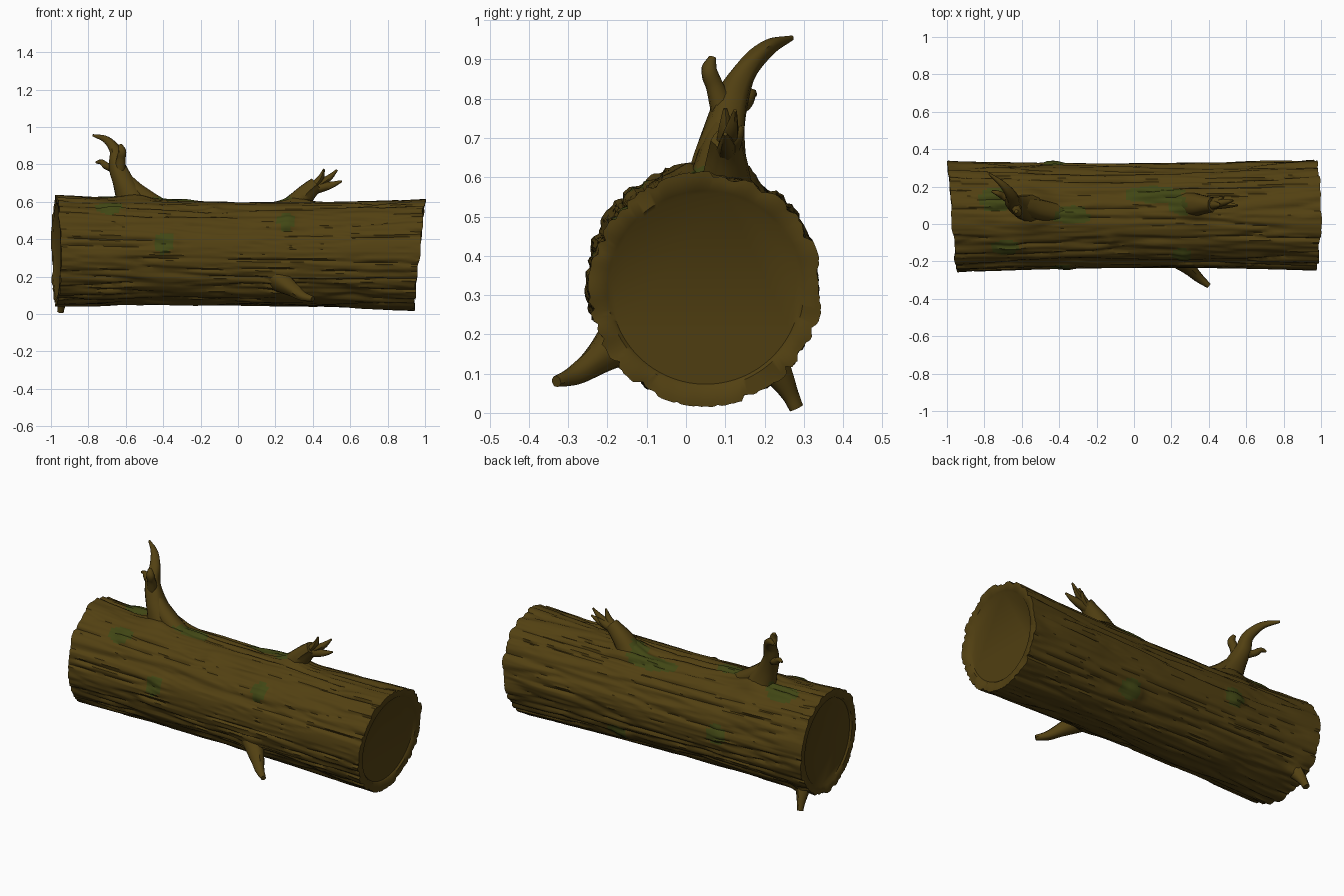
import bpy, bmesh, math
from mathutils import Vector, noise

if "Cube" in bpy.data.objects:
    bpy.data.objects.remove(bpy.data.objects["Cube"], do_unlink=True)


def material(name, colour):
    m = bpy.data.materials.new(name)
    m.use_nodes = True
    m.diffuse_color = colour
    m.node_tree.nodes["Principled BSDF"].inputs["Base Color"].default_value = colour
    return m


BARK = material("brown bark", (0.085, 0.052, 0.006, 1))
MOSS = material("green moss", (0.052, 0.062, 0.007, 1))

# Moss patches: centre, and half-size along x and across the bark
PATCHES = [((-0.74, 0.13, 0.60), 0.10, 0.07), ((-0.69, -0.12, 0.56), 0.08, 0.05),
           ((-0.35, 0.05, 0.58), 0.15, 0.05), ((0.12, 0.16, 0.57), 0.18, 0.05),
           ((0.28, 0.10, 0.58), 0.10, 0.06), ((0.26, -0.15, 0.49), 0.05, 0.06),
           ((-0.39, -0.21, 0.38), 0.06, 0.06), ((-0.42, 0.31, 0.34), 0.06, 0.06),
           ((0.25, 0.26, 0.17), 0.07, 0.06)]
# Swellings of the trunk under branches and knots: centre, size, height
SWELLS = [((-0.56, 0.09, 0.58), 0.10, 0.05), ((0.30, 0.10, 0.57), 0.08, 0.03),
          ((0.22, -0.15, 0.18), 0.07, 0.025), ((-0.15, -0.08, 0.55), 0.03, 0.015),
          ((-0.93, 0.24, 0.13), 0.05, 0.02)]


def moss_amount(p):
    """Positive inside a moss patch, one at its middle."""
    best = -1
    for c, a, b in PATCHES:
        d = p - Vector(c)
        best = max(best, 1 - math.hypot(d.x / a, math.hypot(d.y, d.z) / b))
    return best + 0.2 * noise.noise(p * 14)


def finish(bm, name):
    bmesh.ops.recalc_face_normals(bm, faces=bm.faces)
    for f in bm.faces:
        f.material_index = int(moss_amount(f.calc_center_median()) > 0)
    mesh = bpy.data.meshes.new(name)
    bm.to_mesh(mesh)
    bm.free()
    mesh.materials.append(BARK)
    mesh.materials.append(MOSS)
    ob = bpy.data.objects.new(name, mesh)
    bpy.context.collection.objects.link(ob)
    bpy.ops.object.select_all(action="DESELECT")
    ob.select_set(True)
    bpy.context.view_layer.objects.active = ob
    bpy.ops.object.shade_smooth_by_angle(angle=math.radians(50))
    return ob


def loft(rings, name):
    """Skin a list of point rings and close both ends."""
    bm = bmesh.new()
    loops = [[bm.verts.new(p) for p in ring] for ring in rings]
    n = len(loops[0])
    for a, b in zip(loops, loops[1:]):
        for i in range(n):
            j = (i + 1) % n
            bm.faces.new((a[i], a[j], b[j], b[i]))
    bm.faces.new(loops[0])
    bm.faces.new(loops[-1])
    return finish(bm, name)


# Trunk with long bark ridges
def trunk_point(u, angle, flat=None, inset=0.0):
    x = 2 * u - 1
    mid = Vector((x, 0.045 + 0.005 * x, 0.319 - 0.012 * x + 0.008 * x * x))
    out = Vector((0, math.cos(angle), math.sin(angle)))
    r = 0.268 + 0.02 * x * x
    p = mid + out * r
    ridge = noise.noise(Vector((x * 1.1, out.y * 4.5, out.z * 4.5)))
    fine = noise.noise(Vector((x * 2.2 + 9, out.y * 10, out.z * 10)))
    if flat is None or flat > 0.9:
        r += 0.012 - 0.030 * max(0, 0.45 - abs(ridge) * 2.2) - 0.014 * max(0, 0.4 - abs(fine) * 2)
        r += 0.02 * max(0, min(0.6, moss_amount(p)))
        for c, size, height in SWELLS:
            r += height * math.exp(-((p - Vector(c)).length / size) ** 2)
    r *= flat or 1
    p = mid + out * r
    # Slanted, slightly ragged ends
    ragged = 0.012 * ridge if flat is None or flat > 0.9 else 0
    right = 0.968 + 0.1 * (p.z - 0.31) + ragged - inset
    left = -0.972 - 0.08 * (p.y - 0.04) + ragged + inset
    p.x = left + (right - left) * u
    return p


SIDES, STEPS = 180, 80
sections = [(0, 0.84, 0.012), (0, 0.87, 0.002), (0, 0.96, 0)]
sections += [(i / STEPS, None, 0) for i in range(STEPS + 1)]
sections += [(1, 0.96, 0), (1, 0.87, 0.002), (1, 0.84, 0.012)]
loft([[trunk_point(u, math.tau * i / SIDES, flat, inset) for i in range(SIDES)]
      for u, flat, inset in sections], "trunk")


# Branches: smooth tapered tubes through (x, y, z, radius) points
def branch(name, points, sides=14, steps=6):
    pts = [Vector(p) for p in points]
    pts = [2 * pts[0] - pts[1]] + pts + [2 * pts[-1] - pts[-2]]
    line = []
    for a, b, c, d in zip(pts, pts[1:], pts[2:], pts[3:]):
        for k in range(steps):
            t = k / steps
            line.append(0.5 * (2 * b + (c - a) * t + (2 * a - 5 * b + 4 * c - d) * t ** 2
                               + (3 * b - a - 3 * c + d) * t ** 3))
    line.append(pts[-2])
    rings = []
    side = Vector((0, 1, 0.1))
    for i, q in enumerate(line):
        way = (line[min(i + 1, len(line) - 1)] - line[max(i - 1, 0)]).to_3d().normalized()
        side = (side - way * side.dot(way)).normalized()
        other = way.cross(side)
        ring = []
        for k in range(sides):
            a = math.tau * k / sides
            d = side * math.cos(a) + other * math.sin(a)
            bump = noise.noise(d * 1.6 + q.to_3d() * 6)
            ring.append(q.to_3d() + d * max(q.w, 0.004) * (1 + 0.18 * bump))
        rings.append(ring)
    return loft(rings, name)


# Tall bent branch with its flared root, short prong and side twig
branch("tall_branch", [(-0.54, 0.08, 0.50, 0.13), (-0.57, 0.085, 0.60, 0.085), (-0.61, 0.095, 0.70, 0.058),
                       (-0.645, 0.115, 0.79, 0.043), (-0.655, 0.15, 0.87, 0.03),
                       (-0.70, 0.21, 0.93, 0.02), (-0.775, 0.27, 0.955, 0.006)])
branch("tall_branch_root", [(-0.28, 0.05, 0.53, 0.03), (-0.42, 0.06, 0.575, 0.05),
                            (-0.53, 0.08, 0.635, 0.055), (-0.61, 0.095, 0.72, 0.04)])
branch("tall_branch_prong", [(-0.635, 0.10, 0.76, 0.035), (-0.625, 0.075, 0.83, 0.024),
                             (-0.62, 0.06, 0.87, 0.022), (-0.63, 0.068, 0.905, 0.01)], 10)
branch("tall_branch_twig", [(-0.65, 0.12, 0.77, 0.025), (-0.70, 0.15, 0.79, 0.02),
                            (-0.73, 0.165, 0.812, 0.015), (-0.76, 0.175, 0.81, 0.006)], 8)

# Short forked branch
branch("forked_branch", [(0.24, 0.11, 0.48, 0.10), (0.31, 0.105, 0.58, 0.065),
                         (0.37, 0.105, 0.65, 0.05), (0.42, 0.105, 0.695, 0.04)])
for name, tip in (("upper", (0.46, 0.10, 0.775)), ("middle", (0.53, 0.125, 0.77)),
                  ("lower", (0.555, 0.10, 0.71)), ("back", (0.48, 0.145, 0.73))):
    start, end = Vector((0.39, 0.105, 0.665)), Vector(tip)
    half = start.lerp(end, 0.55) + Vector((0.01, 0, -0.004))
    branch(name + "_fork_prong", [(*start, 0.03), (*half, 0.019), (*end, 0.005)], 8)

# Low stubs on the front and at the far end
branch("front_stub", [(0.16, -0.10, 0.23, 0.09), (0.23, -0.175, 0.175, 0.06),
                      (0.30, -0.24, 0.125, 0.036), (0.35, -0.29, 0.093, 0.024), (0.40, -0.33, 0.08, 0.014)])
branch("back_stub", [(-0.92, 0.20, 0.15, 0.05), (-0.935, 0.24, 0.09, 0.034),
                     (-0.945, 0.265, 0.045, 0.022), (-0.95, 0.28, 0.012, 0.018)], 10)
